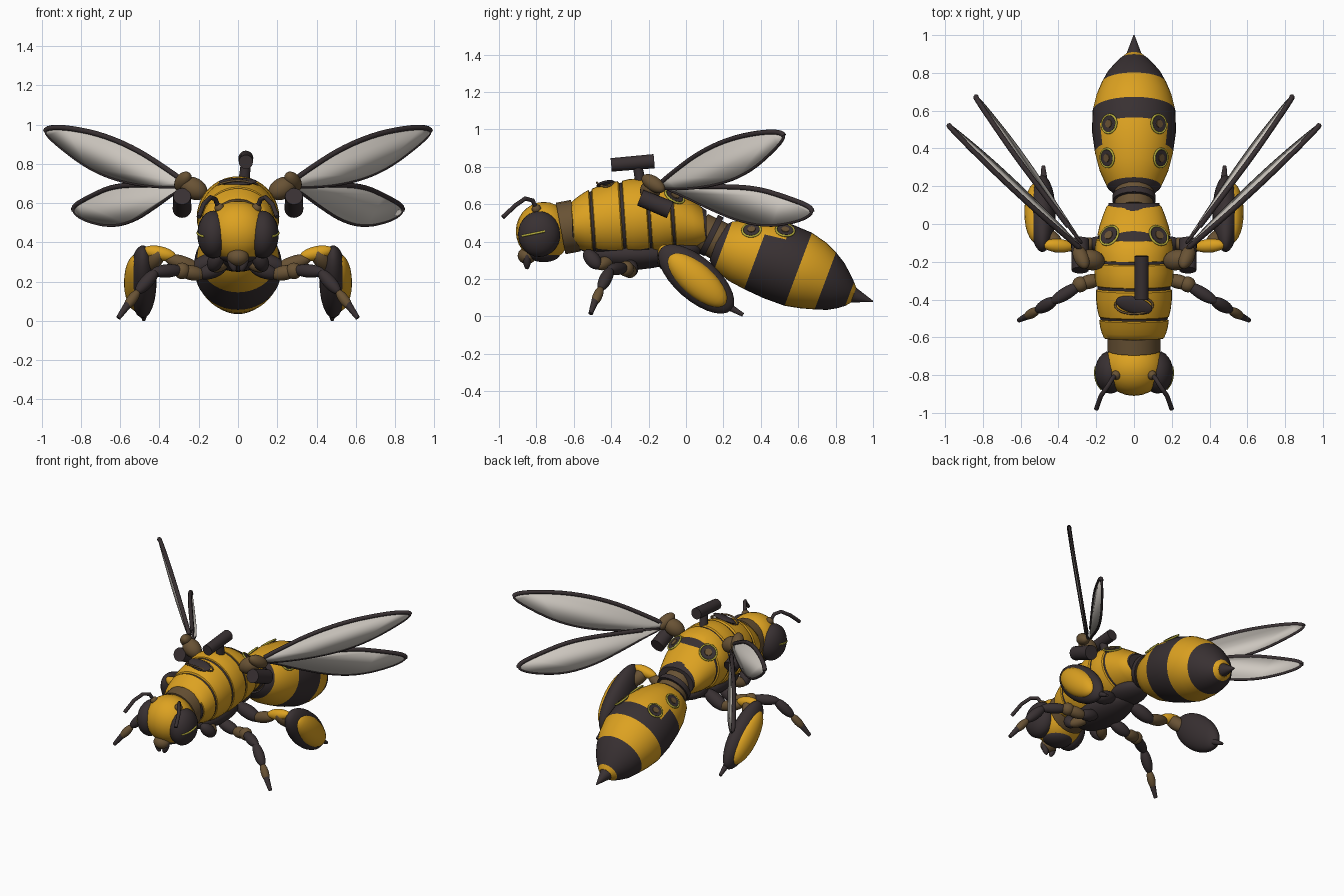
import bpy, bmesh, math
from mathutils import Vector, Matrix
from mathutils.bvhtree import BVHTree

cube = bpy.data.objects.get("Cube")
if cube:
    bpy.data.objects.remove(cube, do_unlink=True)


def material(name, r, g, b):
    m = bpy.data.materials.new(name)
    m.use_nodes = True
    m.diffuse_color = (r, g, b, 1)
    m.node_tree.nodes["Principled BSDF"].inputs["Base Color"].default_value = (r, g, b, 1)
    return m


YELLOW = material("amber yellow", 0.72, 0.36, 0.015)
DARK = material("charcoal", 0.04, 0.03, 0.032)
BROWN = material("joint brown", 0.14, 0.085, 0.035)
WING = material("wing grey", 0.62, 0.58, 0.53)
LIME = material("lime trim", 0.5, 0.45, 0.05)


def finish(name, bm, *mats, angle=40):
    bmesh.ops.recalc_face_normals(bm, faces=bm.faces[:])
    me = bpy.data.meshes.new(name)
    bm.to_mesh(me)
    bm.free()
    for m in mats:
        me.materials.append(m)
    me.shade_smooth()
    me.set_sharp_from_angle(angle=math.radians(angle))
    ob = bpy.data.objects.new(name, me)
    bpy.context.collection.objects.link(ob)
    return ob


def ellipsoid(name, loc, radii, mat, aim=(0, 0, 1)):
    bm = bmesh.new()
    turn = Vector(aim).to_track_quat('Z', 'X').to_matrix().to_4x4()
    bmesh.ops.create_uvsphere(bm, u_segments=24, v_segments=14, radius=1,
                              matrix=Matrix.Translation(loc) @ turn @ Matrix.Diagonal((*radii, 1)))
    return finish(name, bm, mat)


def bead(name, p, q, r, mat):
    p, q = Vector(p), Vector(q)
    return ellipsoid(name, (p + q) / 2, (r, r, (q - p).length / 2 + r * 0.4), mat, q - p)


def rod(name, p, q, r1, r2, mat):
    p, q = Vector(p), Vector(q)
    bm = bmesh.new()
    turn = (q - p).to_track_quat('Z', 'X').to_matrix().to_4x4()
    bmesh.ops.create_cone(bm, cap_ends=True, segments=20, radius1=r1, radius2=r2,
                          depth=(q - p).length, matrix=Matrix.Translation((p + q) / 2) @ turn)
    return finish(name, bm, mat)


def tube(name, points, r, mat, cyclic=False):
    cu = bpy.data.curves.new(name, 'CURVE')
    cu.dimensions = '3D'
    cu.bevel_depth, cu.bevel_resolution, cu.use_fill_caps = r, 2, True
    sp = cu.splines.new('POLY')
    sp.points.add(len(points) - 1)
    for pt, co in zip(sp.points, points):
        pt.co = (*co, 1)
    sp.use_cyclic_u = cyclic
    cu.materials.append(mat)
    ob = bpy.data.objects.new(name, cu)
    bpy.context.collection.objects.link(ob)
    return ob


def loft(name, rings, mats, rule, tilt=0, n=40):
    """Skin rings of (y, z, half width, half height); rule(face, band) picks a material."""
    bm = bmesh.new()
    t = math.radians(tilt)
    loops = []
    for y, z, rx, rz in rings:
        angles = [2 * math.pi * i / n for i in range(n)]
        loops.append([bm.verts.new((rx * math.cos(a), y + rz * math.sin(a) * math.sin(t),
                                    z + rz * math.sin(a) * math.cos(t))) for a in angles])
    for band, (a, b) in enumerate(zip(loops, loops[1:])):
        for i in range(n):
            j = (i + 1) % n
            f = bm.faces.new((a[i], a[j], b[j], b[i]))
            f.material_index = rule(f.calc_center_median(), band)
    for cap, band in ((loops[0], 0), (loops[-1], len(rings) - 2)):
        f = bm.faces.new(cap)
        f.material_index = rule(f.calc_center_median(), band)
    return finish(name, bm, *mats)


def hit(ob, origin, direction):
    bm = bmesh.new()
    bm.from_mesh(ob.data)
    loc, normal = BVHTree.FromBMesh(bm).ray_cast(Vector(origin), Vector(direction))[:2]
    bm.free()
    return loc, normal


def port(name, ob, x, y, size=0.052, wide=1.0):
    """Round vent lying flush on a body part: dark disc, brown centre, bright rim."""
    loc, nor = hit(ob, (x, y, 2), (0, 0, -1))
    rod(name, loc - nor * 0.02, loc + nor * 0.007, size, size * 0.95, DARK).scale.x = 1
    rod(name + "_centre", loc, loc + nor * 0.011, size * 0.5, size * 0.45, BROWN)
    side = nor.cross(Vector((0, 1, 0))).normalized()
    up = side.cross(nor)
    rim = [loc + nor * 0.003 + (side * math.cos(a) + up * math.sin(a)) * size * 1.06
           for a in (2 * math.pi * i / 24 for i in range(24))]
    tube(name + "_rim", rim, 0.006, LIME, True)


# thorax: dark core with overlapping armour rings
stations = [(-.61, .49, .16, .12), (-.5, .505, .187, .178), (-.335, .522, .203, .206),
            (-.195, .532, .208, .205), (-.07, .525, .2, .175), (.11, .475, .14, .095)]
loft("thorax_core", [(y, z, rx * .955, rz * .955) for y, z, rx, rz in stations],
     [DARK], lambda c, b: 0)
plates = []
for s, e in zip(stations, stations[1:]):
    def mix(k, grow):
        y, z, rx, rz = (u + (v - u) * k for u, v in zip(s, e))
        return (y, z, rx * grow, rz * grow)
    rings = [mix(.03, .93), mix(.06, .985), mix(.3, 1.015), mix(.6, 1.02), mix(.9, 1.0), mix(.96, .93)]
    plates.append(loft("thorax_plate", rings, [YELLOW, DARK], lambda c, b: int(c.z < .355), tilt=-4))
rod("neck_collar", (0, -.67, .47), (0, -.59, .485), .14, .14, BROWN)
rod("waist", (0, .07, .46), (0, .2, .39), .1, .105, BROWN)
rod("waist_ring", (0, .12, .44), (0, .15, .425), .115, .115, DARK)

# abdomen with stripes and a pale saddle on its back
spine = [(.16, .39, .1), (.2, .38, .14), (.29, .353, .18), (.38, .33, .203), (.49, .295, .218),
         (.6, .252, .215), (.68, .22, .195), (.745, .19, .168), (.8, .16, .138),
         (.845, .135, .1), (.875, .12, .07), (.895, .113, .045)]
stripes = [1, 0, 0, 1, 1, 0, 0, 1, 1, 1, 0]


def stripe(c, band):
    saddle = abs(c.x) < .165 and c.z > .38 and band == 3
    return 0 if saddle else stripes[band]


abdomen = loft("abdomen", [(y, z, r * 1.02, r * .97) for y, z, r in spine],
               [YELLOW, DARK], stripe, tilt=20.6)
rod("stinger", (0, .885, .118), (0, 1.0, .08), .046, .003, DARK)

# vents on the back
for sx in (1, -1):
    port("thorax_vent", plates[4], sx * .13, -.062)
    port("abdomen_rear_vent", abdomen, sx * .13, .53, .046)
    port("abdomen_front_vent", abdomen, sx * .14, .35, .046)
loc, nor = hit(plates[1], (0, -.43, 2), (0, 0, -1))
ellipsoid("back_hatch", loc, (.045, .1, .016), DARK, nor)
tube("back_hatch_rim", [loc + Vector((.1 * math.cos(a), .046 * math.sin(a), .006 - .02 * math.cos(a) ** 2))
                        for a in (math.pi * i / 12 for i in range(24))], .006, BROWN, True)

# canister on the back
rod("canister", (.04, -.4, .81), (.04, -.17, .83), .036, .038, DARK)
rod("canister_mount", (.03, -.24, .7), (.04, -.26, .81), .03, .025, DARK)

# head
ellipsoid("head", (0, -.76, .455), (.165, .15, .157), YELLOW)
ellipsoid("mouth", (0, -.85, .325), (.055, .05, .045), BROWN)
ellipsoid("chin", (0, -.76, .34), (.1, .09, .05), DARK)

# dark mechanical underside
ellipsoid("belly", (0, -.29, .33), (.13, .25, .08), DARK)
ellipsoid("belly_rear", (0, -.05, .36), (.11, .14, .06), DARK)


def soften(points, rounds=2):
    for _ in range(rounds):
        points = [a.lerp(b, k) for a, b in zip(points, points[1:] + points[:1]) for k in (.25, .75)]
    return points


def wing(name, sx, root, span, outline, lead):
    """Flat blade standing on its span line, outline given as (span fraction, height)."""
    out = Vector((span[1], -span[0])).normalized()

    def place(t, z):
        lean = (z - .7) * .18
        return Vector((sx * (root[0] + span[0] * t + out.x * lean),
                       root[1] + span[1] * t + out.y * lean, z))
    pts = soften([place(*p) for p in outline])
    bm = bmesh.new()
    bm.faces.new([bm.verts.new(p) for p in pts])
    blade = finish(name, bm, WING)
    mod = blade.modifiers.new("thickness", 'SOLIDIFY')
    mod.thickness, mod.offset = .012, 0
    tube(name + "_edge", pts, .008, DARK, True)
    tube(name + "_leading_edge", pts[:lead * 4 - 2], .014, DARK)


upper = [(0, .7), (.12, .765), (.35, .875), (.6, .95), (.85, .985), (1.01, .985),
         (1.03, .955), (.93, .885), (.75, .785), (.55, .72), (.3, .685), (.05, .68)]
lower = [(0, .69), (.4, .695), (.65, .685), (.85, .635), (1.01, .585), (1.01, .545),
         (.9, .505), (.7, .48), (.5, .51), (.3, .58), (.1, .66)]

for sx in (1, -1):
    def at(x, y, z):
        return (sx * x, y, z)

    # eye with a bright slit, antenna and jaw
    eye = ellipsoid("eye", at(.125, -.785, .44), (.082, .113, .122), DARK)
    slit = [hit(eye, at(1, -.875 + .024 * i, .43 + .005 * i), (-sx, 0, 0))[0] for i in range(6)]
    tube("eye_slit", slit, .006, LIME)
    tube("antenna", [at(.09, -.79, .55), at(.115, -.82, .62), at(.14, -.86, .63),
                     at(.175, -.91, .595), at(.2, -.98, .53)], .012, DARK)
    ellipsoid("antenna_base", at(.095, -.8, .575), (.025, .025, .025), BROWN)
    bead("jaw", at(.045, -.85, .33), at(.018, -.85, .26), .02, DARK)

    # wings and shoulder joints
    wing("upper_wing", sx, (.26, -.15), (.67, .69), upper, 6)
    wing("lower_wing", sx, (.26, -.13), (.59, .78), lower, 5)
    bead("shoulder", at(.18, -.2, .65), at(.27, -.18, .7), .055, BROWN)
    bead("wing_hinge", at(.26, -.22, .74), at(.3, -.13, .68), .04, BROWN)
    rod("shoulder_thruster", at(.285, -.245, .635), at(.285, -.085, .57), .045, .048, DARK)

    # folded arm under the chest
    bead("chest_arm_upper", at(.1, -.53, .34), at(.13, -.47, .27), .04, DARK)
    bead("chest_arm_lower", at(.13, -.47, .27), at(.06, -.4, .3), .035, BROWN)

    # front leg
    bead("front_hip", at(.07, -.3, .28), at(.19, -.29, .235), .04, DARK)
    bead("front_thigh", at(.18, -.29, .235), at(.29, -.32, .255), .038, BROWN)
    ellipsoid("front_knee", at(.285, -.32, .255), (.042, .042, .042), BROWN)
    bead("front_shin", at(.29, -.325, .26), at(.43, -.41, .25), .034, DARK)
    bead("front_ankle", at(.42, -.405, .25), at(.51, -.455, .15), .034, DARK)
    bead("front_foot", at(.51, -.455, .15), at(.57, -.49, .07), .026, BROWN)
    rod("front_toe", at(.56, -.485, .085), at(.61, -.51, .015), .02, .012, DARK)

    # hind leg with its pod
    bead("hind_hip", at(.08, -.12, .33), at(.23, -.1, .265), .045, DARK)
    bead("hind_thigh", at(.2, -.1, .265), at(.36, -.12, .32), .038, BROWN)
    bead("hind_knee", at(.33, -.12, .33), at(.47, -.11, .36), .036, YELLOW)
    bead("hind_shin", at(.4, -.13, .35), at(.46, -.05, .27), .045, BROWN)
    aim = Vector((0, .38, -.33))
    ellipsoid("pod_shell", at(.485, .055, .2), (.115, .07, .25), DARK, aim)
    ellipsoid("pod_panel", at(.515, .06, .195), (.088, .066, .2), YELLOW, aim)
    rod("hind_toe", at(.475, .19, .075), at(.48, .305, .008), .025, .01, DARK)
